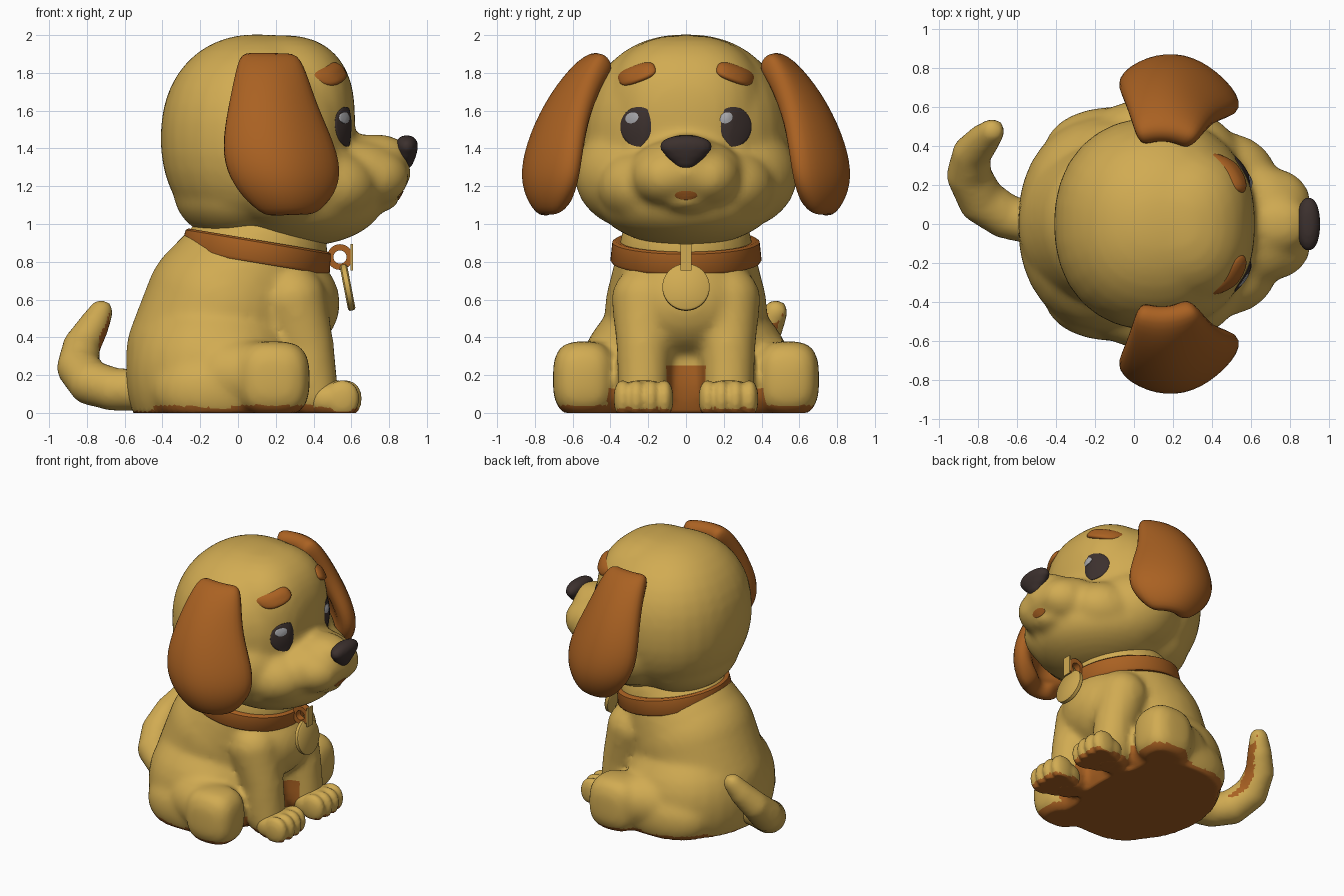
import bpy, bmesh, math
from mathutils import Matrix, Vector
from mathutils.bvhtree import BVHTree

if "Cube" in bpy.data.objects:
    bpy.data.objects.remove(bpy.data.objects["Cube"])


def material(name, rgb):
    m = bpy.data.materials.new(name)
    m.diffuse_color = (*rgb, 1)
    m.use_nodes = True
    m.node_tree.nodes["Principled BSDF"].inputs["Base Color"].default_value = m.diffuse_color
    return m


FUR = material("golden fur", (0.64, 0.41, 0.085))
RUST = material("rust brown", (0.40, 0.12, 0.016))
DARK = material("dark brown", (0.045, 0.03, 0.027))
SHINE = material("eye shine", (0.38, 0.38, 0.40))


def finish(name, mesh, mats, angle=180):
    for m in mats:
        mesh.materials.append(m)
    mesh.shade_smooth()
    if angle < 180:
        mesh.set_sharp_from_angle(angle=math.radians(angle))
    ob = bpy.data.objects.new(name, mesh)
    bpy.context.collection.objects.link(ob)
    return ob


def bake(ob):
    """Replace the object's mesh by its modified result."""
    dg = bpy.context.evaluated_depsgraph_get()
    mesh = bpy.data.meshes.new_from_object(ob.evaluated_get(dg))
    ob.modifiers.clear()
    ob.data = mesh
    mesh.shade_smooth()


# One unit sphere, reused for every blob
bm = bmesh.new()
bmesh.ops.create_uvsphere(bm, u_segments=32, v_segments=20, radius=1)
BALL = [tuple(v.co) for v in bm.verts]
BALL_FACES = [[v.index for v in f.verts] for f in bm.faces]
bm.free()


def blend(name, blobs, mats, voxel=0.025, smooth=6, rule=None):
    """Merge (centre, radii, squareness) blobs into one smooth skin."""
    verts, faces = [], []
    for c, r, k in blobs:
        base = len(verts)
        for co in BALL:
            n = sum(abs(a) ** k for a in co) ** (1 / k)
            verts.append([c[i] + r[i] * co[i] / n for i in range(3)])
        faces += [[base + i for i in f] for f in BALL_FACES]
    mesh = bpy.data.meshes.new(name)
    mesh.from_pydata(verts, [], faces)
    ob = finish(name, mesh, mats)
    rm = ob.modifiers.new("Merge", 'REMESH')
    rm.mode = 'VOXEL'
    rm.voxel_size = voxel
    sm = ob.modifiers.new("Soften", 'SMOOTH')
    sm.factor, sm.iterations = 0.5, smooth
    bake(ob)
    for v in ob.data.vertices:      # flat seat on the ground
        v.co.z = max(v.co.z, 0)
    ob.data.update()
    if rule:
        for p in ob.data.polygons:
            p.material_index = 1 if rule(p.center, p.normal) else 0
    return ob


def chain(points, steps=4):
    """Spheres along a path of (x, y, z, radius)."""
    out = []
    for a, b in zip(points, points[1:]):
        for i in range(steps + 1):
            x, y, z, r = [p + (q - p) * i / steps for p, q in zip(a, b)]
            out.append(((x, y, z), (r, r, r), 2))
    return out


# Body with haunches, hind feet and front legs
blobs = [((-0.12, 0, 0.2), (0.475, 0.555, 0.45), 2.2),
         ((0.2, 0, 0.58), (0.34, 0.36, 0.3), 2)]
blobs += chain([(-0.15, 0, 0.3, 0.445), (-0.07, 0, 0.55, 0.43), (0.12, 0, 0.85, 0.355)])
for s in (-1, 1):
    blobs.append(((0.19, s * 0.54, 0.18), (0.19, 0.165, 0.2), 3))
    blobs.append(((-0.08, s * 0.36, 0.12), (0.38, 0.24, 0.22), 2.2))
    blobs += chain([(-0.04, s * 0.41, 0.2, 0.205), (0.18, s * 0.53, 0.2, 0.165)])
    blobs += chain([(0.29, s * 0.215, 0.6, 0.18), (0.365, s * 0.225, 0.35, 0.145),
                    (0.4, s * 0.225, 0.1, 0.135)])


def underside(c, n):
    flat = n.z < -0.4 and c.z < 0.04
    heel = abs(c.y) < 0.42 and c.z < 0.13 and 0.1 < c.x < 0.33
    gap = abs(c.y) < 0.12 and c.z < 0.25 and 0 < c.x < 0.45
    return flat or heel or gap


blend("body", blobs, [FUR, RUST], 0.024, 9, underside)

# Front paws with four toes
for s, side in ((-1, "right"), (1, "left")):
    blobs = [((0.49, s * 0.225, 0.07), (0.145, 0.15, 0.105), 2.2)]
    for o in (-0.11, -0.038, 0.038, 0.11):
        blobs.append(((0.575 - abs(o) * 0.2, s * 0.225 + o, 0.075), (0.088, 0.048, 0.098), 2.2))
    blend("front_paw_" + side, blobs, [FUR, RUST], 0.013, 5,
          lambda c, n: n.z < -0.4 and c.z < 0.03)

# Curled tail
blend("tail", chain([(-0.5, 0.0, 0.12, 0.11), (-0.66, 0.04, 0.125, 0.115), (-0.78, 0.12, 0.16, 0.12),
                     (-0.845, 0.25, 0.24, 0.115), (-0.83, 0.36, 0.35, 0.1),
                     (-0.77, 0.43, 0.45, 0.085), (-0.725, 0.475, 0.535, 0.065)]),
      [FUR, RUST], 0.02, 6, lambda c, n: n.x > 0.8 and n.z < 0.1 and c.x < -0.68)

# Head with forehead, nape, jaw, cheeks and muzzle
blobs = [((0.105, 0, 1.455), (0.515, 0.545, 0.55), 2.2),
         ((0.22, 0, 1.55), (0.40, 0.43, 0.45), 2.5),
         ((0.0, 0, 1.16), (0.34, 0.43, 0.25), 2),
         ((0.32, 0, 1.12), (0.45, 0.47, 0.24), 2),
         ((0.62, 0, 1.27), (0.295, 0.31, 0.19), 2),
         ((0.72, 0, 1.36), (0.19, 0.15, 0.115), 2.2),
         ((0.68, 0, 1.12), (0.17, 0.15, 0.065), 2)]
for s in (-1, 1):
    blobs.append(((0.24, s * 0.26, 1.26), (0.33, 0.33, 0.29), 2))
    blobs.append(((0.45, s * 0.24, 1.2), (0.28, 0.23, 0.2), 2))
    blobs.append(((0.69, s * 0.11, 1.25), (0.215, 0.18, 0.16), 2))
head = blend("head", blobs, [FUR], 0.024, 9)

# Nose
blend("nose", [((0.893, 0, 1.41), (0.06, 0.138, 0.06), 2.2),
               ((0.89, 0, 1.39), (0.058, 0.118, 0.075), 2),
               ((0.885, 0, 1.365), (0.052, 0.08, 0.078), 2)], [DARK], 0.012, 6)


def tree_of(ob):
    return BVHTree.FromPolygons([v.co.copy() for v in ob.data.vertices],
                                [tuple(p.vertices) for p in ob.data.polygons])


def face_patch(name, tree, y, z, ry, rz, tilt, bulge, mat, k=2, power=2, limit=2.0):
    """Rounded patch projected along x onto a surface, standing out by bulge."""
    bm = bmesh.new()
    n, rings = 32, (0.02, 0.3, 0.55, 0.75, 0.9, 1.0, 1.0)
    rows = []
    for j, t in enumerate(rings):
        row = []
        for i in range(n):
            a = 2 * math.pi * i / n
            ca, sa = math.cos(a), math.sin(a)
            q = t / (abs(ca) ** k + abs(sa) ** k) ** (1 / k)
            u, w = ca * q * ry, sa * q * rz
            py = y + u * math.cos(tilt) - w * math.sin(tilt)
            pz = z + u * math.sin(tilt) + w * math.cos(tilt)
            hit = tree.ray_cast(Vector((2, py, pz)), Vector((-1, 0, 0)))[0]
            x = min(hit.x, limit) if hit else 0.5
            x += -0.02 if j == len(rings) - 1 else 0.004 + bulge * (1 - t ** power)
            row.append(bm.verts.new((x, py, pz)))
        rows.append(row)
    bm.faces.new(rows[0])
    for a, b in zip(rows, rows[1:]):
        for i in range(n):
            bm.faces.new((a[i], b[i], b[(i + 1) % n], a[(i + 1) % n]))
    bmesh.ops.recalc_face_normals(bm, faces=bm.faces)
    mesh = bpy.data.meshes.new(name)
    bm.to_mesh(mesh)
    bm.free()
    return finish(name, mesh, [mat], 60)


# Eyes, shines, eyebrows and mouth
skin = tree_of(head)
for s, side in ((-1, "right"), (1, "left")):
    eye = face_patch("eye_" + side, skin, s * 0.25, 1.515, 0.098, 0.105, 0, 0.015, DARK, limit=0.585)
    face_patch("eye_shine_" + side, tree_of(eye), s * 0.25 - 0.037, 1.562, 0.036, 0.028, 0.4, 0.003, SHINE)
    face_patch("eyebrow_" + side, skin, s * 0.26, 1.795, 0.102, 0.045, -s * 0.35, 0.025, RUST, 3, 5)
face_patch("mouth", skin, 0, 1.152, 0.06, 0.024, 0, 0.004, RUST)

# Floppy ears: rows of z, back x, front x, and y at the back, middle and front
EAR = [(1.885, 0.02, 0.30, 0.41, 0.43, 0.40), (1.79, -0.01, 0.35, 0.51, 0.57, 0.45),
       (1.6, -0.05, 0.41, 0.62, 0.71, 0.52), (1.4, -0.085, 0.51, 0.69, 0.80, 0.55),
       (1.25, -0.05, 0.54, 0.71, 0.83, 0.57), (1.14, 0.05, 0.48, 0.70, 0.79, 0.60),
       (1.065, 0.17, 0.37, 0.68, 0.71, 0.64)]
for s, side in ((-1, "right"), (1, "left")):
    bm = bmesh.new()
    rows = []
    for z, xb, xf, yb, ym, yf in EAR:
        row = []
        for i in range(5):
            u, m = i / 4, 0.38
            y = (yb * (u - m) * (u - 1) / m + ym * u * (u - 1) / (m * (m - 1))
                 + yf * u * (u - m) / (1 - m))
            row.append(bm.verts.new((xb + (xf - xb) * u, s * y, z)))
        rows.append(row)
    for a, b in zip(rows, rows[1:]):
        for i in range(4):
            bm.faces.new((a[i], a[i + 1], b[i + 1], b[i])[::s])
    mesh = bpy.data.meshes.new("ear")
    bm.to_mesh(mesh)
    bm.free()
    ear = finish("ear_" + side, mesh, [RUST])
    so = ear.modifiers.new("Thickness", 'SOLIDIFY')
    so.thickness, so.offset = 0.14, 0
    ear.modifiers.new("Round", 'SUBSURF').levels = 2
    bake(ear)


def lathe(name, profile, mat, matrix, n=64):
    """Closed ring swept from (radius, height) points."""
    verts = [matrix @ Vector((r * math.cos(2 * math.pi * i / n), r * math.sin(2 * math.pi * i / n), h))
             for r, h in profile for i in range(n)]
    m = len(profile)
    faces = [(j * n + i, j * n + (i + 1) % n, (j + 1) % m * n + (i + 1) % n, (j + 1) % m * n + i)
             for j in range(m) for i in range(n)]
    mesh = bpy.data.meshes.new(name)
    mesh.from_pydata(verts, [], faces)
    return finish(name, mesh, [mat], 50)


# Collar, ring, strap and round tag
lathe("collar", [(0.34, -0.06), (0.39, -0.065), (0.4, -0.05), (0.39, 0.045), (0.375, 0.055), (0.34, 0.05)],
      RUST, Matrix.Translation((0.1, 0, 0.86)) @ Matrix.Rotation(math.radians(9.5), 4, 'Y'))
lathe("tag_ring", [(0.035, -0.025), (0.068, -0.025), (0.068, 0.025), (0.035, 0.025)], RUST,
      Matrix.Translation((0.54, 0, 0.825)) @ Matrix.Rotation(math.pi / 2, 4, 'X'), 24)
tilt = Matrix.Rotation(math.radians(79), 4, 'Y')
lathe("tag", [(0.001, -0.02), (0.115, -0.02), (0.125, -0.012), (0.125, 0.012), (0.115, 0.02), (0.001, 0.02)],
      FUR, Matrix.Translation((0.58, 0, 0.665)) @ tilt, 40)
bm = bmesh.new()
bmesh.ops.create_cube(bm, size=1, matrix=Matrix.Translation((0.602, 0, 0.825)) @ Matrix.Diagonal((0.012, 0.06, 0.14, 1)))
mesh = bpy.data.meshes.new("tag_strap")
bm.to_mesh(mesh)
bm.free()
finish("tag_strap", mesh, [FUR], 30)
